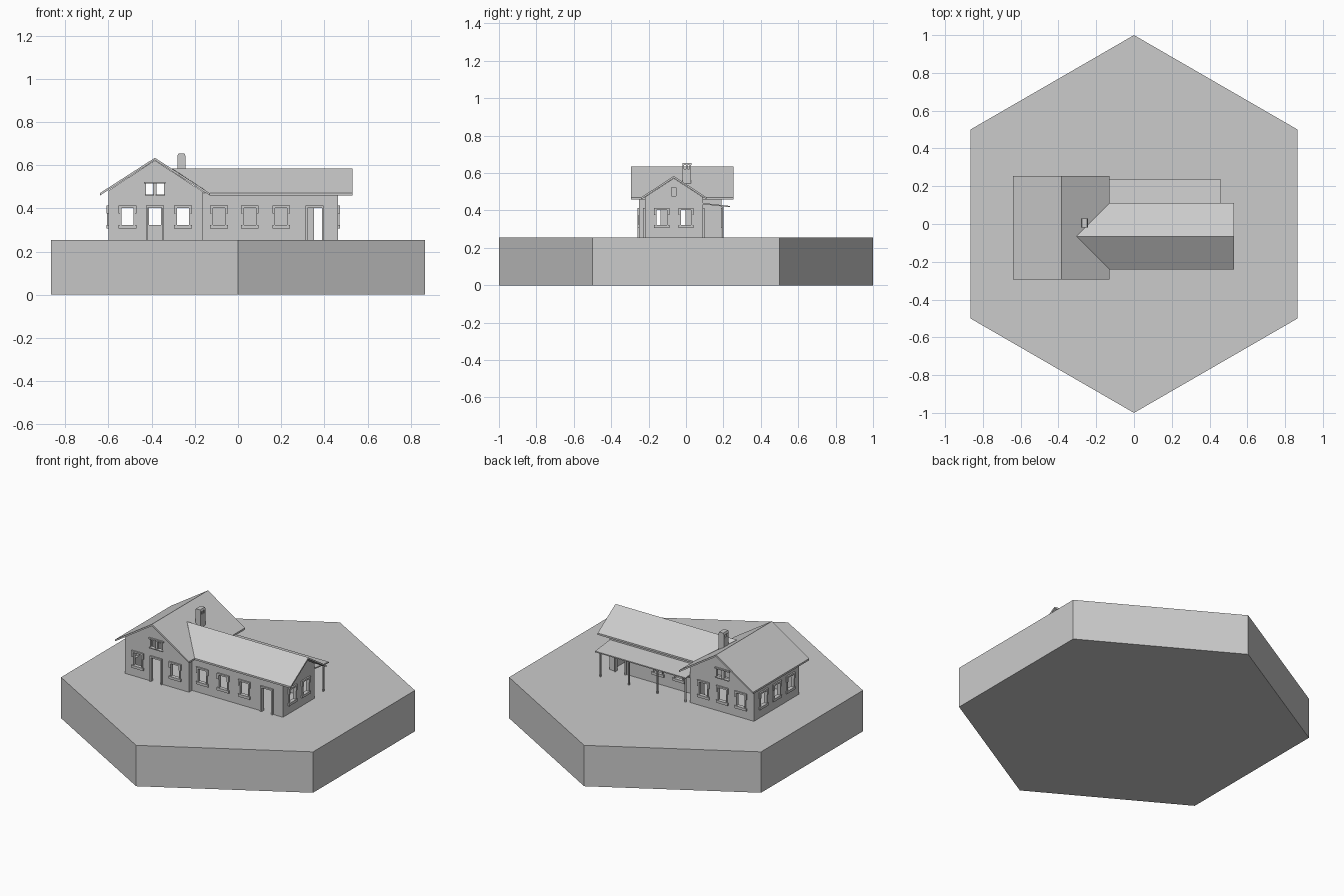
import bpy, bmesh
from math import radians
from mathutils import Vector, Matrix

cube = bpy.data.objects.get("Cube")
if cube:
    bpy.data.objects.remove(cube, do_unlink=True)

GREY = (0.6, 0.6, 0.6, 1)
mat = bpy.data.materials.new("plain_grey")
mat.use_nodes = True
mat.diffuse_color = GREY
mat.node_tree.nodes["Principled BSDF"].inputs["Base Color"].default_value = GREY

GROUND = 0.254
WALL = 0.015


def finish(name, bm):
    bmesh.ops.recalc_face_normals(bm, faces=bm.faces)
    me = bpy.data.meshes.new(name)
    bm.to_mesh(me)
    bm.free()
    me.materials.append(mat)
    ob = bpy.data.objects.new(name, me)
    bpy.context.collection.objects.link(ob)
    return ob


def add_box(bm, lo, hi):
    lo, hi = Vector(lo), Vector(hi)
    m = Matrix.Translation((lo + hi) / 2) @ Matrix.Diagonal((*(hi - lo), 1))
    bmesh.ops.create_cube(bm, size=1, matrix=m)


def add_loft(bm, a, b):
    """Solid between two matching outlines."""
    va, vb = [bm.verts.new(p) for p in a], [bm.verts.new(p) for p in b]
    n = len(va)
    bm.faces.new(va)
    bm.faces.new(vb[::-1])
    for i in range(n):
        bm.faces.new((va[i], vb[i], vb[(i + 1) % n], va[(i + 1) % n]))


def gable(lo, hi, mid, ridge, slope, base):
    return [(lo, base), (hi, base), (hi, ridge - slope * (hi - mid)),
            (mid, ridge), (lo, ridge - slope * (mid - lo))]


def along_y(pts, y):
    return [(p, y, z) for p, z in pts]


def along_x(pts, x):
    return [(x, p, z) for p, z in pts]


def subtract(ob, cutter):
    mod = ob.modifiers.new("cut", "BOOLEAN")
    mod.operation, mod.solver, mod.object = "DIFFERENCE", "EXACT", cutter
    dg = bpy.context.evaluated_depsgraph_get()
    me = bpy.data.meshes.new_from_object(ob.evaluated_get(dg))
    ob.modifiers.clear()
    ob.data = me
    bpy.data.objects.remove(cutter, do_unlink=True)


# Ground slab
bm = bmesh.new()
bmesh.ops.create_cone(bm, cap_ends=True, segments=6, radius1=1, radius2=1, depth=GROUND,
                      matrix=Matrix.Translation((0, 0, GROUND / 2)))
if max(v.co.x for v in bm.verts) > 0.95:
    bmesh.ops.rotate(bm, verts=bm.verts, matrix=Matrix.Rotation(radians(30), 3, "Z"))
finish("ground_slab", bm)

# Building dimensions
MX0, MX1, MY0, MY1, MMID, MRIDGE = -0.60, -0.162, -0.25, 0.19, -0.385, 0.622
WX1, WY0, WY1, WMID, WRIDGE = 0.463, -0.22, 0.09, -0.065, 0.572
SLOPE = 0.652

# Openings: (wall axis, wall position, outward sign, centre, kind)
MAIN_XS, WING_XS = (-0.512, -0.255), (-0.088, 0.055, 0.2)
main_openings = [("y", MY0, -1, x, "window") for x in MAIN_XS]
main_openings += [("y", MY1, 1, x, "window") for x in (*MAIN_XS, MMID)]
main_openings += [("y", MY0, -1, MMID, "door")]
main_openings += [("y", y, s, MMID + d, "attic") for y, s in ((MY0, -1), (MY1, 1)) for d in (-0.025, 0.025)]
main_openings += [("x", MX0, -1, y, "window") for y in (-0.165, -0.032, 0.1)]
wing_openings = [("y", WY0, -1, x, "window") for x in WING_XS]
wing_openings += [("y", WY0, -1, 0.355, "door"), ("y", WY1, 1, 0.385, "door")]
wing_openings += [("y", WY1, 1, x, "window") for x in (-0.016, 0.127)]
wing_openings += [("x", WX1, 1, y, "window") for y in (-0.13, 0)]
wing_openings += [("x", WX1, 1, WMID, "small")]
# Half width, bottom, top
SIZES = {"window": (0.028, 0.322, 0.402), "door": (0.033, 0.25, 0.402),
         "attic": (0.017, 0.464, 0.515), "small": (0.012, 0.478, 0.522)}


def wall_box(bm, axis, pos, a0, a1, z0, z1, d0, d1):
    """Box on a wall, spanning a0..a1 along it and d0..d1 in depth."""
    d0, d1 = sorted((pos + d0, pos + d1))
    if axis == "y":
        add_box(bm, (a0, d0, z0), (a1, d1, z1))
    else:
        add_box(bm, (d0, a0, z0), (d1, a1, z1))


def cut_openings(ob, openings, extra=None):
    bm = bmesh.new()
    for axis, pos, s, c, kind in openings:
        w, z0, z1 = SIZES[kind]
        wall_box(bm, axis, pos, c - w, c + w, z0, z1, -0.03, 0.03)
    if extra:
        add_box(bm, *extra)
    subtract(ob, finish("opening_cutter", bm))


def trims(name, openings):
    bm = bmesh.new()
    for axis, pos, s, c, kind in openings:
        w, z0, z1 = SIZES[kind]

        def plate(a0, a1, b0, b1, d=0.009):
            wall_box(bm, axis, pos, c + a0, c + a1, b0, b1, -0.002 * s, d * s)
        if kind == "window":
            plate(-0.041, 0.041, z1, z1 + 0.01)
            plate(-0.041, 0.041, z0 - 0.016, z0)
            for k in (-1, 1):
                plate(*sorted((k * w, k * 0.041)), z1 - 0.026, z1)
                plate(*sorted((k * w, k * 0.034)), z0, z1 - 0.026, 0.006)
        elif kind == "door":
            plate(-0.042, 0.042, z1, z1 + 0.01)
            for k in (-1, 1):
                plate(*sorted((k * w, k * 0.042)), GROUND, z1)
        elif kind == "attic":
            plate(-0.025, 0.025, z1, z1 + 0.008)
            plate(-0.021, 0.021, z0 - 0.005, z0)
        else:
            plate(-0.016, 0.016, z1, z1 + 0.005, 0.005)
    finish(name, bm)


# Main block walls, hollow and open towards the wing
bm = bmesh.new()
prof = gable(MX0, MX1, MMID, MRIDGE, SLOPE, GROUND)
add_loft(bm, along_y(prof, MY0), along_y(prof, MY1))
main = finish("main_walls", bm)
bm = bmesh.new()
prof = gable(MX0 + WALL, MX1 - WALL, MMID, MRIDGE - 0.012, SLOPE, 0.2)
add_loft(bm, along_y(prof, MY0 + WALL), along_y(prof, MY1 - WALL))
subtract(main, finish("room_cutter", bm))
cut_openings(main, main_openings, ((MX1 - 0.04, WY0 + 0.02, 0.2), (MX1 + 0.02, WY1 - 0.02, 0.44)))
trims("main_trim", main_openings)

# Wing walls
bm = bmesh.new()
prof = gable(WY0, WY1, WMID, WRIDGE, SLOPE, GROUND)
add_loft(bm, along_x(prof, MX1), along_x(prof, WX1))
wing = finish("wing_walls", bm)
bm = bmesh.new()
prof = gable(WY0 + WALL, WY1 - WALL, WMID, WRIDGE - 0.012, SLOPE, 0.2)
add_loft(bm, along_x(prof, MX1 - 0.05), along_x(prof, WX1 - WALL))
subtract(wing, finish("room_cutter", bm))
cut_openings(wing, wing_openings)
trims("wing_trim", wing_openings)

# Roofs: the wing roof end is mitred into the main slope
THICK = 0.011


def roof_profile(mid, ridge, half, eave):
    top = [(mid - half, eave), (mid, ridge), (mid + half, eave)]
    return top + [(p, z - THICK) for p, z in reversed(top)]


bm = bmesh.new()
prof = roof_profile(MMID, 0.634, 0.255, 0.47)
add_loft(bm, along_y(prof, -0.295), along_y(prof, 0.255))
finish("main_roof", bm)

bm = bmesh.new()
prof = roof_profile(WMID, 0.584, 0.175, 0.47)
mitre = [(-0.305 + abs(y - WMID), y, z) for y, z in prof]
add_loft(bm, mitre, along_x(prof, 0.53))
finish("wing_roof", bm)

# Porch roof, beam, posts and benches behind the wing
bm = bmesh.new()
prof = [(0.08, 0.441), (0.235, 0.424), (0.235, 0.417), (0.08, 0.434)]
add_loft(bm, along_x(prof, MX1), along_x(prof, 0.46))
finish("porch_roof", bm)
bm = bmesh.new()
add_box(bm, (MX1, 0.192, 0.41), (0.455, 0.2, 0.422))
finish("porch_beam", bm)
bm = bmesh.new()
for i in range(4):
    x = 0.45 - 0.195 * i
    add_box(bm, (x - 0.004, 0.192, GROUND), (x + 0.004, 0.2, 0.412))
finish("porch_posts", bm)

# Chimney with open slots below its cap
bm = bmesh.new()
CX, CY = -0.262, 0.005
add_box(bm, (CX - 0.018, CY - 0.023, 0.5), (CX + 0.018, CY + 0.023, 0.622))
for k in (-1, 0, 1):
    y = CY + k * 0.019
    add_box(bm, (CX - 0.018, y - 0.004, 0.622), (CX + 0.018, y + 0.004, 0.642))
top = [(CX - 0.019, 0.642), (CX + 0.019, 0.642), (CX + 0.014, 0.654), (CX - 0.014, 0.654)]
add_loft(bm, along_y(top, CY - 0.024), along_y(top, CY + 0.024))
finish("chimney", bm)
